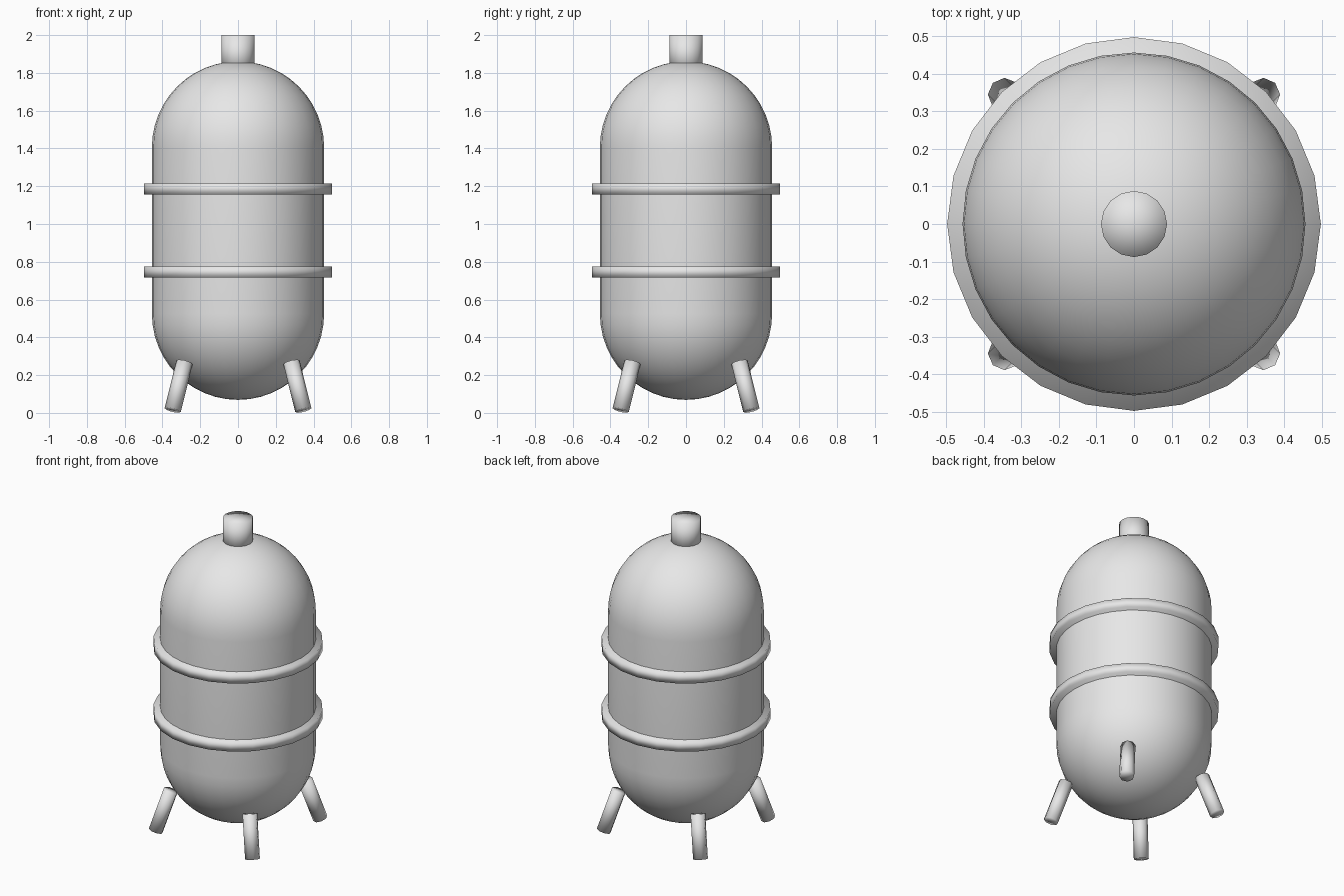
import bpy, bmesh, math
from mathutils import Vector

if "Cube" in bpy.data.objects:
    bpy.data.objects.remove(bpy.data.objects["Cube"])

grey = bpy.data.materials.new("light_grey")
grey.diffuse_color = (0.8, 0.8, 0.8, 1)
grey.use_nodes = True
grey.node_tree.nodes["Principled BSDF"].inputs["Base Color"].default_value = grey.diffuse_color


def finish(name, bm):
    bmesh.ops.recalc_face_normals(bm, faces=bm.faces)
    for f in bm.faces:
        f.smooth = True
    me = bpy.data.meshes.new(name)
    bm.to_mesh(me)
    bm.free()
    me.materials.append(grey)
    ob = bpy.data.objects.new(name, me)
    bpy.context.collection.objects.link(ob)
    return ob


def lathe(name, profile, sides):
    """Revolve (radius, z) points; a zero radius closes the end to a point."""
    bm = bmesh.new()
    rings = []
    for r, z in profile:
        n = 1 if r < 1e-6 else sides
        rings.append([bm.verts.new((r * math.cos(2 * math.pi * i / sides),
                                    r * math.sin(2 * math.pi * i / sides), z))
                      for i in range(n)])
    for a, b in zip(rings, rings[1:]):
        for i in range(sides):
            j = (i + 1) % sides
            quad = [a[i % len(a)], a[j % len(a)], b[j % len(b)], b[i % len(b)]]
            bm.faces.new(list(dict.fromkeys(quad)))
    return finish(name, bm)


def cylinder(name, r, z0, z1, sides):
    return lathe(name, [(0, z0), (r, z0), (r, z1), (0, z1)], sides)


# Tank body: cylinder with a hemisphere at each end
R, LOW, HIGH, STEPS = 0.456, 0.525, 1.405, 12
quarter = [math.pi / 2 * i / STEPS for i in range(STEPS + 1)]
profile = [(R * math.sin(a), LOW - R * math.cos(a)) for a in quarter]
profile += [(R * math.cos(a), HIGH + R * math.sin(a)) for a in quarter]
lathe("tank_body", profile, 32)

# Two bands around the body
for name, z in (("lower_band", 0.745), ("upper_band", 1.185)):
    cylinder(name, 0.497, z - 0.029, z + 0.029, 24)

# Outlet neck on top
cylinder("top_neck", 0.088, 1.80, 2.0, 16)

# Four splayed legs
for sx in (-1, 1):
    for sy in (-1, 1):
        top = Vector((0.283 * sx, 0.283 * sy, 0.268))
        foot = Vector((0.346 * sx, 0.346 * sy, 0.015))
        axis = top - foot
        name = ("front" if sy < 0 else "back") + ("_left" if sx < 0 else "_right") + "_leg"
        leg = cylinder(name, 0.044, 0, axis.length, 8)
        leg.rotation_mode = 'QUATERNION'
        leg.rotation_quaternion = Vector((0, 0, 1)).rotation_difference(axis)
        leg.location = foot
